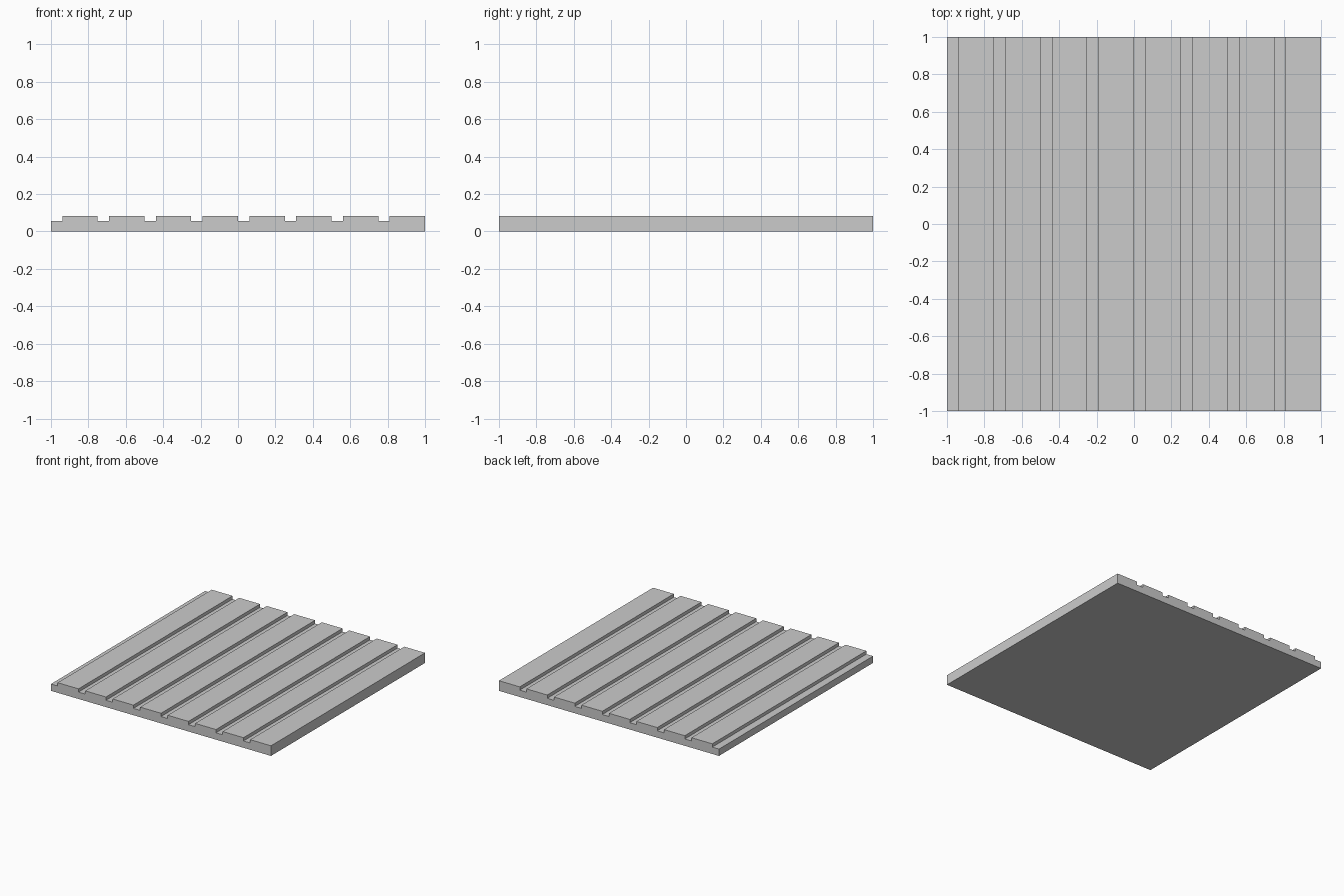
import bpy, bmesh

if "Cube" in bpy.data.objects:
    bpy.data.objects.remove(bpy.data.objects["Cube"])

PITCH, GROOVE, TOP, FLOOR = 0.25, 0.061, 0.083, 0.056

# Cross-section: flat base, eight grooves each followed by a raised plank
profile = [(1, 0), (-1, 0)]
for i in range(8):
    x = -1 + i * PITCH
    profile += [(x, FLOOR), (x + GROOVE, FLOOR), (x + GROOVE, TOP)]
    profile.append((x + PITCH, TOP))

# Extrude the section from front to back
bm = bmesh.new()
section = bm.faces.new([bm.verts.new((x, -1, z)) for x, z in profile])
result = bmesh.ops.extrude_face_region(bm, geom=[section], use_keep_orig=True)
moved = [v for v in result["geom"] if isinstance(v, bmesh.types.BMVert)]
bmesh.ops.translate(bm, verts=moved, vec=(0, 2, 0))
bmesh.ops.recalc_face_normals(bm, faces=bm.faces)

mesh = bpy.data.meshes.new("grooved_panel")
bm.to_mesh(mesh)
bm.free()
panel = bpy.data.objects.new("grooved_panel", mesh)
bpy.context.collection.objects.link(panel)
